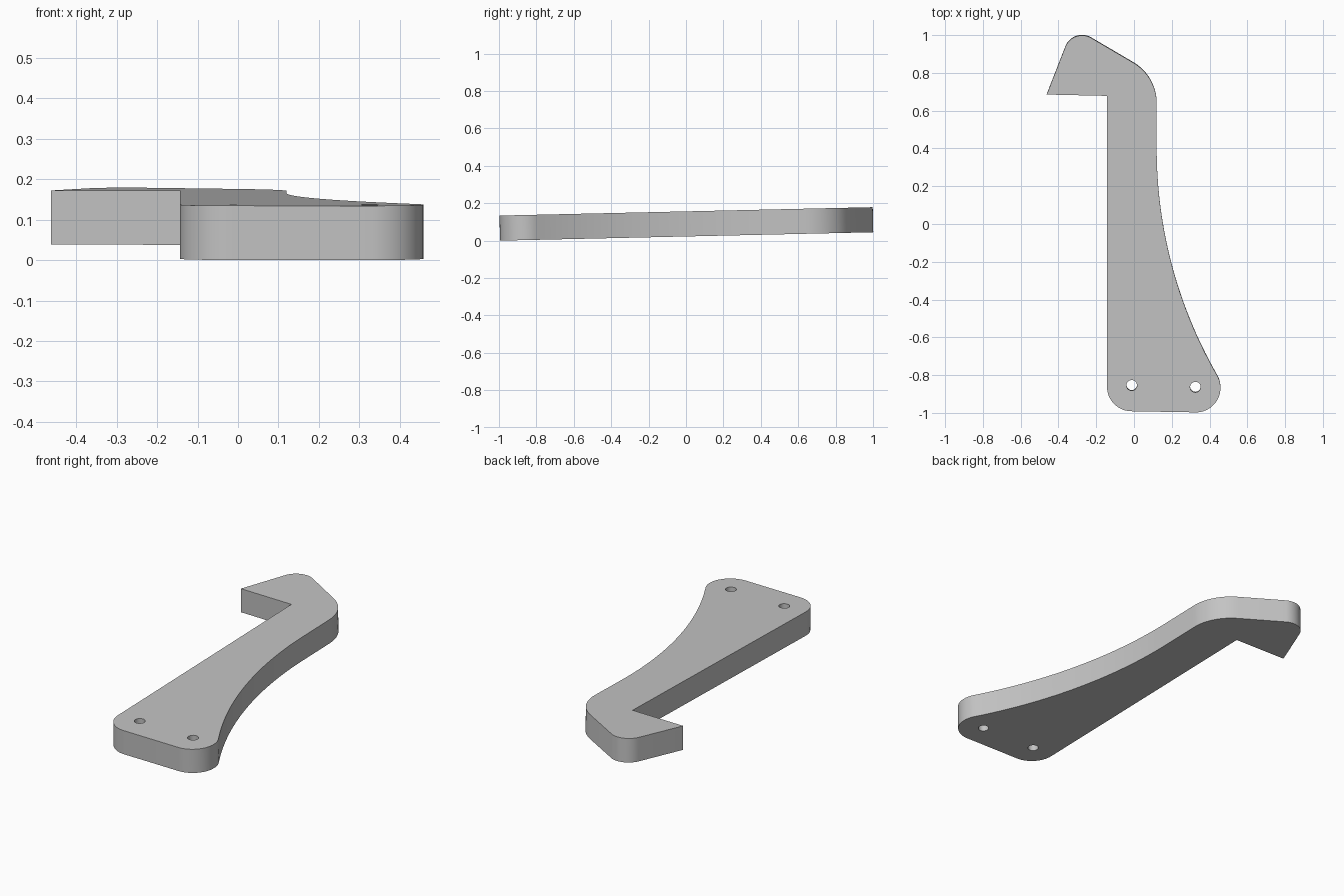
import bpy
import bmesh
from math import cos, sin, radians, asin, atan
from mathutils import Matrix, Vector

cube = bpy.data.objects.get("Cube")
if cube:
    bpy.data.objects.remove(cube, do_unlink=True)

THICKNESS = 0.134
TILT = atan(0.0225)


def arc(cx, cy, r, start, end, steps):
    """Points along a circular arc, angles in degrees."""
    angles = [radians(start + (end - start) * i / steps) for i in range(steps + 1)]
    return [(cx + r * cos(a), cy + r * sin(a)) for a in angles]


def add_loop(curve, points):
    spline = curve.splines.new("POLY")
    spline.points.add(len(points) - 1)
    for p, (x, y) in zip(spline.points, points):
        p.co = (x, y, 0, 1)
    spline.use_cyclic_u = True


# Outline: hook tip, straight edge, rounded foot, concave flank, rounded shoulder
outline = [(-0.462, 0.687), (-0.143, 0.68)]
outline += arc(-0.013, -0.86, 0.13, 180, 269, 16)
outline += arc(0.328, -0.866, 0.13, 269, 390, 20)
flank = arc(2.53, 0.4, 2.41, 180 + 29.5, 180, 32)
outline += flank
outline += arc(-0.13, 0.64, 0.25, 0, 60, 16)
outline += arc(-0.275, 0.905, 0.095, 60, 158, 16)

# Flat plate with two screw holes
curve = bpy.data.curves.new("bracket_profile", "CURVE")
curve.dimensions = "2D"
curve.fill_mode = "BOTH"
curve.extrude = THICKNESS / 2
add_loop(curve, outline)
for hole_x, hole_y in ((-0.012, -0.853), (0.325, -0.862)):
    add_loop(curve, arc(hole_x, hole_y, 0.028, 0, 345, 23))

bracket = bpy.data.objects.new("hooked_bracket", curve)
bpy.context.collection.objects.link(bracket)
bpy.ops.object.select_all(action="DESELECT")
bracket.select_set(True)
bpy.context.view_layer.objects.active = bracket
bpy.ops.object.convert(target="MESH")
bracket = bpy.context.view_layer.objects.active

# Weld the caps to the walls, tilt the plate and rest it on the ground
bm = bmesh.new()
bm.from_mesh(bracket.data)
bmesh.ops.remove_doubles(bm, verts=bm.verts, dist=0.0002)
bmesh.ops.recalc_face_normals(bm, faces=bm.faces)
bmesh.ops.transform(bm, matrix=Matrix.Rotation(TILT, 4, "X"), verts=bm.verts)
lowest = min(v.co.z for v in bm.verts)
bmesh.ops.translate(bm, vec=Vector((0, 0, -lowest)), verts=bm.verts)
bm.to_mesh(bracket.data)
bm.free()

bpy.ops.object.shade_smooth_by_angle(angle=radians(30))

grey = bpy.data.materials.new("light_grey")
grey.use_nodes = True
colour = (0.55, 0.55, 0.55, 1)
grey.diffuse_color = colour
grey.node_tree.nodes["Principled BSDF"].inputs["Base Color"].default_value = colour
bracket.data.materials.clear()
bracket.data.materials.append(grey)
